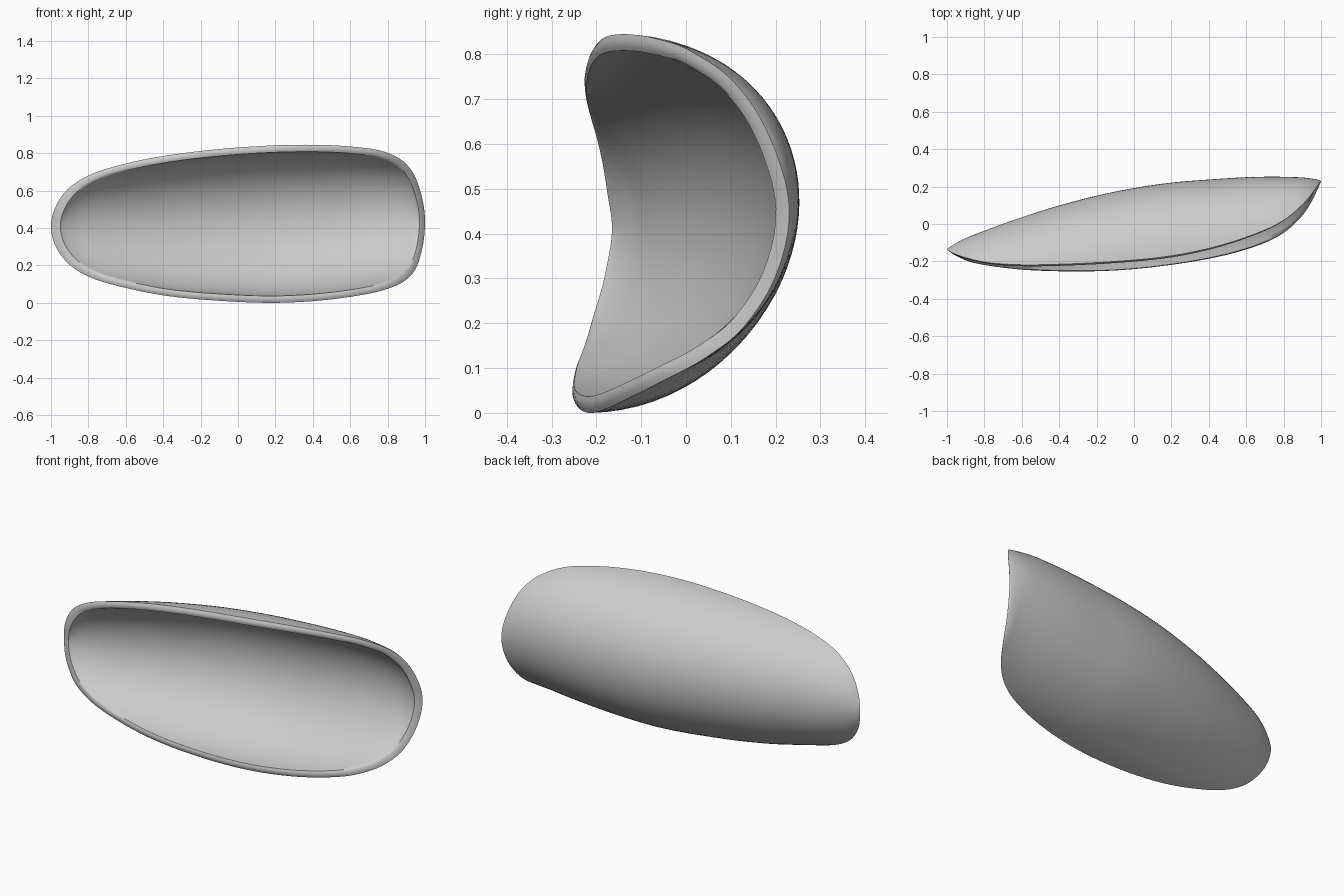
import bpy, bmesh, math

if "Cube" in bpy.data.objects:
    bpy.data.objects.remove(bpy.data.objects["Cube"])

# Stations along the shell: x, top z, bottom z, top rim y, bottom rim y, back y
ROWS = [
    (-1.00, .410, .410, -.135, -.135, -.135),
    (-.98, .503, .313, -.150, -.152, -.120),
    (-.95, .560, .260, -.163, -.168, -.102),
    (-.90, .617, .203, -.180, -.190, -.076),
    (-.80, .680, .141, -.203, -.213, -.036),
    (-.60, .745, .080, -.218, -.237, .036),
    (-.40, .785, .040, -.215, -.245, .099),
    (-.10, .822, .011, -.200, -.240, .173),
    (.20, .842, .000, -.170, -.210, .221),
    (.40, .845, .009, -.130, -.178, .237),
    (.60, .836, .032, -.070, -.130, .249),
    (.80, .802, .075, .020, -.045, .251),
    (.90, .742, .124, .103, .045, .247),
    (.95, .668, .182, .160, .120, .242),
    (.98, .578, .268, .202, .182, .237),
    (1.00, .430, .430, .230, .230, .230)]
SUB, M = 5, 40


def ghost(r):
    return (r[0], r[2], r[1], r[4], r[3], r[5])


def stations():
    # Smooth interpolation over the angle acos(-x), which rounds both ends
    p = [ghost(ROWS[1])] + ROWS + [ghost(ROWS[-2])]
    u = [math.acos(-r[0]) for r in p]
    u[0], u[-1] = -u[0], 2 * math.pi - u[-1]

    def slope(i, k):
        h0, h1 = u[i] - u[i - 1], u[i + 1] - u[i]
        d0, d1 = (p[i][k] - p[i - 1][k]) / h0, (p[i + 1][k] - p[i][k]) / h1
        return (d0 * h1 + d1 * h0) / (h0 + h1)

    out = []
    for i in range(1, len(p) - 2):
        h = u[i + 1] - u[i]
        for s in range(SUB):
            t = s / SUB
            row = [-math.cos(u[i] + h * t)]
            for k in range(1, 6):
                row.append((2 * t**3 - 3 * t**2 + 1) * p[i][k] + (3 * t**2 - 2 * t**3) * p[i + 1][k]
                           + h * ((t**3 - 2 * t**2 + t) * slope(i, k) + (t**3 - t**2) * slope(i + 1, k)))
            out.append(row)
    return out + [list(ROWS[-1])]


def inset(r):
    x, zt, zb, yt, yb, yk = r
    e = abs(x) ** 8
    c, h = (zt + zb) / 2, (zt - zb) / 2 * .912
    d = .004 + .026 * e
    return [.01 + .96 * x, c + h, c - h, yt - d, yb - d, yk - .04 + .01 * e]


def make_grid(bm, rows):
    # Circular-arc cross-sections, closed to a point at both ends
    g = []
    for i, (x, zt, zb, yt, yb, yk) in enumerate(rows):
        if i in (0, len(rows) - 1):
            g.append([bm.verts.new((x, yk, (zt + zb) / 2))] * (M + 1))
            continue
        line = []
        depth = yk - (yt + yb) / 2
        phi = min(math.pi / 2, 2 * math.atan2(max(depth, .002), (zt - zb) / 2))
        for j in range(M + 1):
            a = phi * (2 * j / M - 1)
            k = (1 + math.sin(a) / math.sin(phi)) / 2
            bow = (math.cos(a) - math.cos(phi)) / (1 - math.cos(phi))
            line.append(bm.verts.new((x, yb + (yt - yb) * k + depth * bow, zb + (zt - zb) * k)))
        g.append(line)
    return g


def face(bm, vs):
    vs = list(dict.fromkeys(vs))
    if len(vs) > 2:
        bm.faces.new(vs)


def border(g):
    return [r[0] for r in g] + [r[M] for r in g[-2:0:-1]]


bm = bmesh.new()
rows = stations()
outer = make_grid(bm, rows)
inner = make_grid(bm, [inset(r) for r in rows])
for g in (outer, inner):
    for a, b in zip(g, g[1:]):
        for j in range(M):
            face(bm, (a[j], a[j + 1], b[j + 1], b[j]))

# Rounded rim joining the outer and inner skins
lo, li = border(outer), border(inner)
rings = [lo]
for t in (.25, .5, .75):
    bulge = .006 * math.sin(math.pi * t)
    ring = []
    for a, b in zip(lo, li):
        p = a.co.lerp(b.co, t)
        p.y -= bulge * (1 - .6 * abs(a.co.x) ** 8)
        ring.append(bm.verts.new(p))
    rings.append(ring)
rings.append(li)
n = len(lo)
for r, s in zip(rings, rings[1:]):
    for k in range(n):
        face(bm, (r[k], r[(k + 1) % n], s[(k + 1) % n], s[k]))
bmesh.ops.recalc_face_normals(bm, faces=bm.faces)

mesh = bpy.data.meshes.new("curved_shell")
bm.to_mesh(mesh)
bm.free()
shell = bpy.data.objects.new("curved_shell", mesh)
bpy.context.collection.objects.link(shell)
bpy.context.view_layer.objects.active = shell
shell.select_set(True)
bpy.ops.object.shade_smooth_by_angle(angle=math.radians(50))
